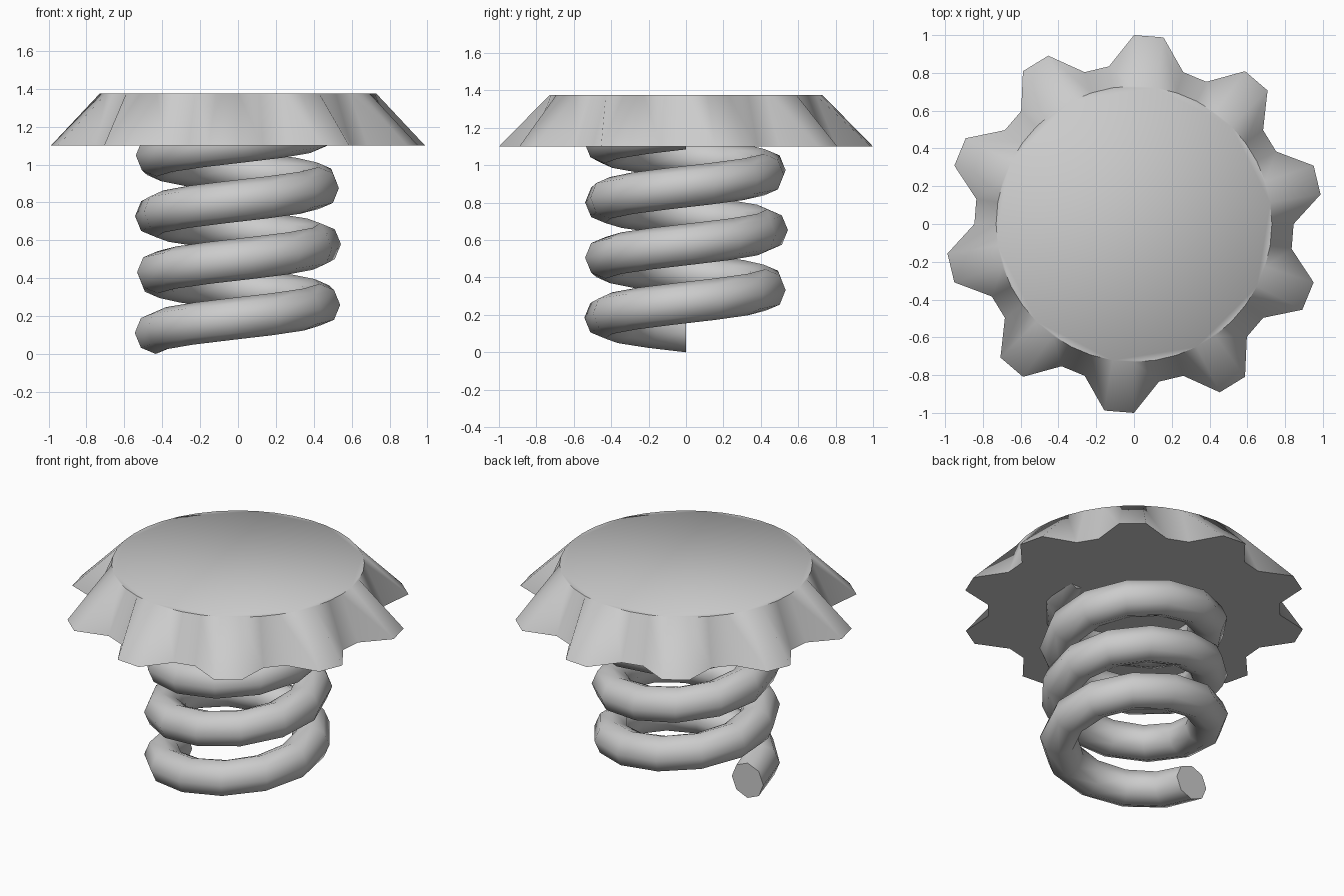
import bpy, bmesh
from math import sin, cos, pi, radians

if "Cube" in bpy.data.objects:
    bpy.data.objects.remove(bpy.data.objects["Cube"])


def finish(name, bm, angle):
    bmesh.ops.recalc_face_normals(bm, faces=bm.faces)
    mesh = bpy.data.meshes.new(name)
    bm.to_mesh(mesh)
    bm.free()
    obj = bpy.data.objects.new(name, mesh)
    bpy.context.collection.objects.link(obj)
    bpy.ops.object.select_all(action='DESELECT')
    obj.select_set(True)
    bpy.context.view_layer.objects.active = obj
    bpy.ops.object.shade_smooth_by_angle(angle=radians(angle))
    return obj


def loft(name, rings, angle):
    """Skin a list of closed rings and cap both ends."""
    bm = bmesh.new()
    loops = [[bm.verts.new(p) for p in ring] for ring in rings]
    for a, b in zip(loops, loops[1:]):
        n = len(a)
        for i in range(n):
            j = (i + 1) % n
            bm.faces.new((a[i], a[j], b[j], b[i]))
    bm.faces.new(loops[0])
    bm.faces.new(loops[-1])
    return finish(name, bm, angle)


# Toothed cap: ten flared teeth at the bottom, round disc on top
def cap_ring(radius_of, z):
    return [(radius_of(k) * sin(k * pi / 20), radius_of(k) * cos(k * pi / 20), z)
            for k in range(40)]


loft("toothed_cap", [cap_ring(lambda k: 1.0 if k % 4 < 2 else 0.845, 1.10),
                     cap_ring(lambda k: 0.73, 1.375)], 50)

# Coil spring: octagonal wire, 3.5 turns starting on the left
TURNS, STEPS, PITCH = 3.5, 44, 0.31
COIL_R, WIRE_R = 0.434, 0.111
rings = []
for s in range(STEPS + 1):
    t = TURNS * s / STEPS
    a = pi + 2 * pi * t
    ring = []
    for k in range(8):
        w = k * pi / 4
        r = COIL_R + WIRE_R * cos(w)
        ring.append((r * cos(a), r * sin(a), WIRE_R + PITCH * t + WIRE_R * sin(w)))
    rings.append(ring)
loft("coil_spring", rings, 60)
